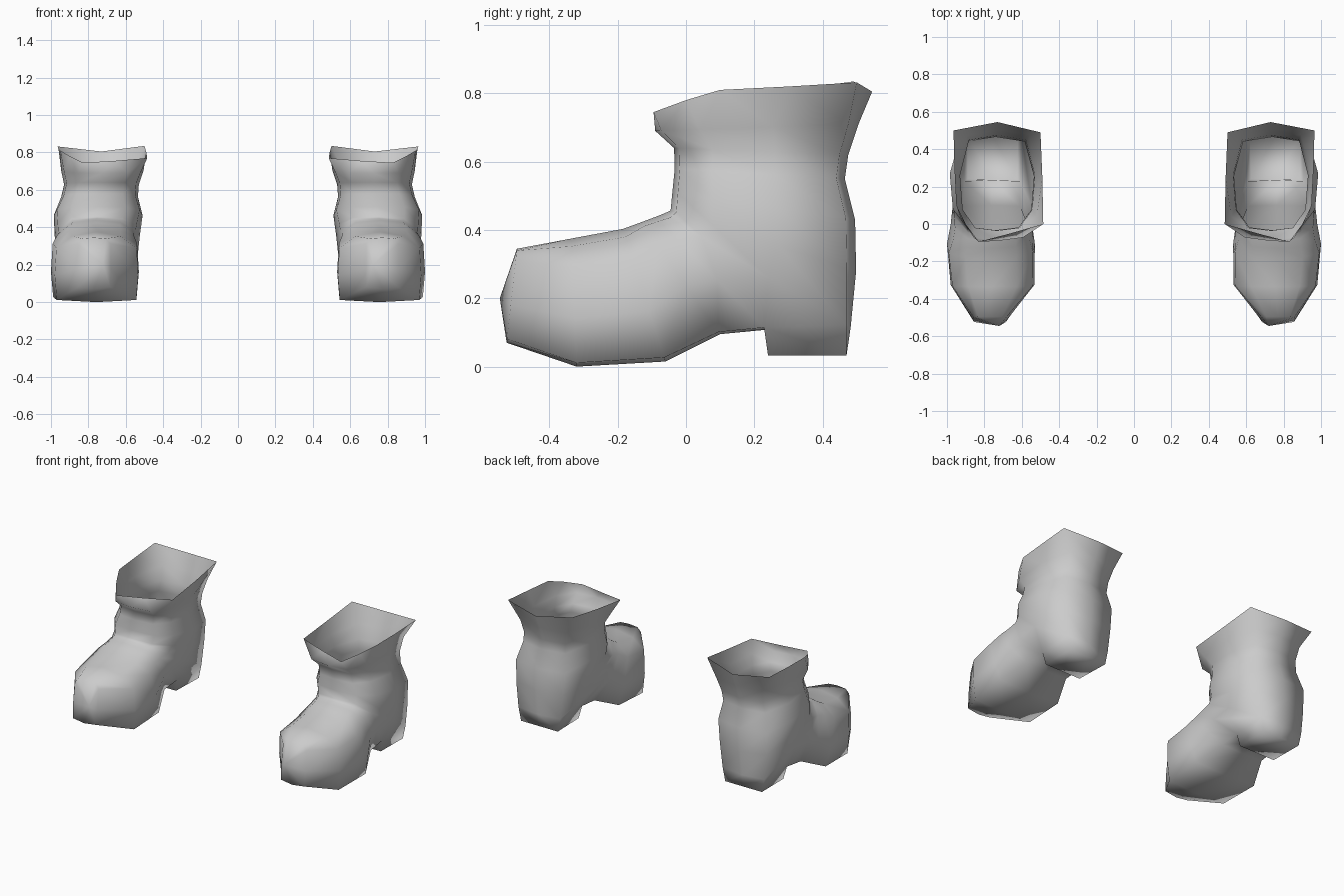
import bpy, bmesh

if "Cube" in bpy.data.objects:
    bpy.data.objects.remove(bpy.data.objects["Cube"], do_unlink=True)

# Single grey colour
grey = bpy.data.materials.new("grey leather")
grey.use_nodes = True
colour = (0.6, 0.6, 0.6, 1)
grey.diffuse_color = colour
bsdf = grey.node_tree.nodes["Principled BSDF"]
bsdf.inputs["Base Color"].default_value = colour
bsdf.inputs["Roughness"].default_value = 0.8

# Half cross-sections: (sideways, along), from front/top to back/bottom
SHAFT = [(0, 0), (.6, .03), (.93, .22), (1, .58), (.76, .95), (0, 1)]
ARCH = [(0, 0), (.6, .035), (.94, .2), (1, .56), (.7, .98), (0, 1)]
FOOT = [(0, 0), (.58, .06), (.96, .23), (1, .62), (.95, .97), (0, 1)]
TOE = [(0, 0), (.7, .02), (.97, .12), (1, .6), (.95, .96), (0, 1)]

# Collar rim, from the front corner around the outer side
RIM = [(.83, -.095, .745), (.90, .0, .78), (.95, .1, .81), (.96, .3, .82), (.965, .5, .832),
       (.73, .545, .805), (.50, .49, .835), (.49, .25, .80), (.485, .0, .77), (.66, -.05, .755)]

# Rings: front/top (y, z), back/bottom (y, z), x min, x max, cross-section
RINGS = [
    (-.09, .69, .505, .71, .505, .945, SHAFT),     # flared collar
    (-.035, .64, .475, .62, .53, .93, SHAFT),      # neck
    (-.033, .58, .465, .55, .535, .945, SHAFT),
    (-.04, .51, .495, .43, .51, .985, SHAFT),      # ankle
    (-.045, .457, .498, .28, .525, .98, SHAFT),
    (-.065, .448, .482, .115, .535, .975, ARCH),   # above heel, back
    (-.09, .438, .235, .108, .545, .97, ARCH),     # above heel, front
    (-.13, .423, .10, .095, .545, .98, ARCH),      # arch
    (-.185, .403, -.06, .015, .53, 1.0, FOOT),     # ball of the foot
    (-.335, .375, -.32, .0, .533, .98, FOOT),
    (-.495, .345, -.525, .07, .68, .86, TOE),      # toe edge
]
HEEL_BACK, HEEL_FRONT = 6, 7   # loops the heel block hangs from


def ring_points(ay, az, by, bz, x0, x1, shape):
    """Ten points of a cross-section spanning front/top to back/bottom."""
    mid, half = (x0 + x1) / 2, (x1 - x0) / 2
    loop = shape + [(-u, t) for u, t in shape[-2:0:-1]]
    return [(mid + u * half, ay + (by - ay) * t, az + (bz - az) * t) for u, t in loop]


def build_boot(name, side):
    bm = bmesh.new()
    loops = [RIM] + [ring_points(*r) for r in RINGS]
    rings = [[bm.verts.new((x * side, y, z)) for x, y, z in pts] for pts in loops]
    n = len(RIM)
    # Skin from the collar down around the heel to the toe
    heel_faces = []
    for k, (a, b) in enumerate(zip(rings, rings[1:])):
        for i in range(n):
            j = (i + 1) % n
            face = bm.faces.new((a[i], a[j], b[j], b[i]))
            if k == HEEL_BACK and i in (4, 5):
                heel_faces.append(face)
    # Slightly bulging toe cap
    tip = bm.verts.new((.72 * side, -.545, .2))
    for i in range(n):
        bm.faces.new((rings[-1][i], rings[-1][(i + 1) % n], tip))
    # Heel block pulled down from the underside, narrowing to a flat base
    front = set(rings[HEEL_FRONT])
    front_xy = {(v.co.x, v.co.y) for v in front}
    result = bmesh.ops.extrude_face_region(bm, geom=heel_faces)
    for v in [g for g in result["geom"] if isinstance(g, bmesh.types.BMVert)]:
        is_front = (v.co.x, v.co.y) in front_xy
        v.co.x += (.755 * side - v.co.x) * .12
        v.co.y = .24 if is_front else .47
        v.co.z = .033
    bmesh.ops.delete(bm, geom=[f for f in heel_faces if f.is_valid], context='FACES_ONLY')
    bmesh.ops.recalc_face_normals(bm, faces=bm.faces)
    # Open shell: make sure the toe faces forward
    bm.normal_update()
    if sum(f.normal.y for f in tip.link_faces) > 0:
        bmesh.ops.reverse_faces(bm, faces=bm.faces)
    mesh = bpy.data.meshes.new(name)
    bm.to_mesh(mesh)
    bm.free()
    mesh.materials.append(grey)
    mesh.shade_smooth()
    boot = bpy.data.objects.new(name, mesh)
    bpy.context.collection.objects.link(boot)


build_boot("left_boot", 1)
build_boot("right_boot", -1)
